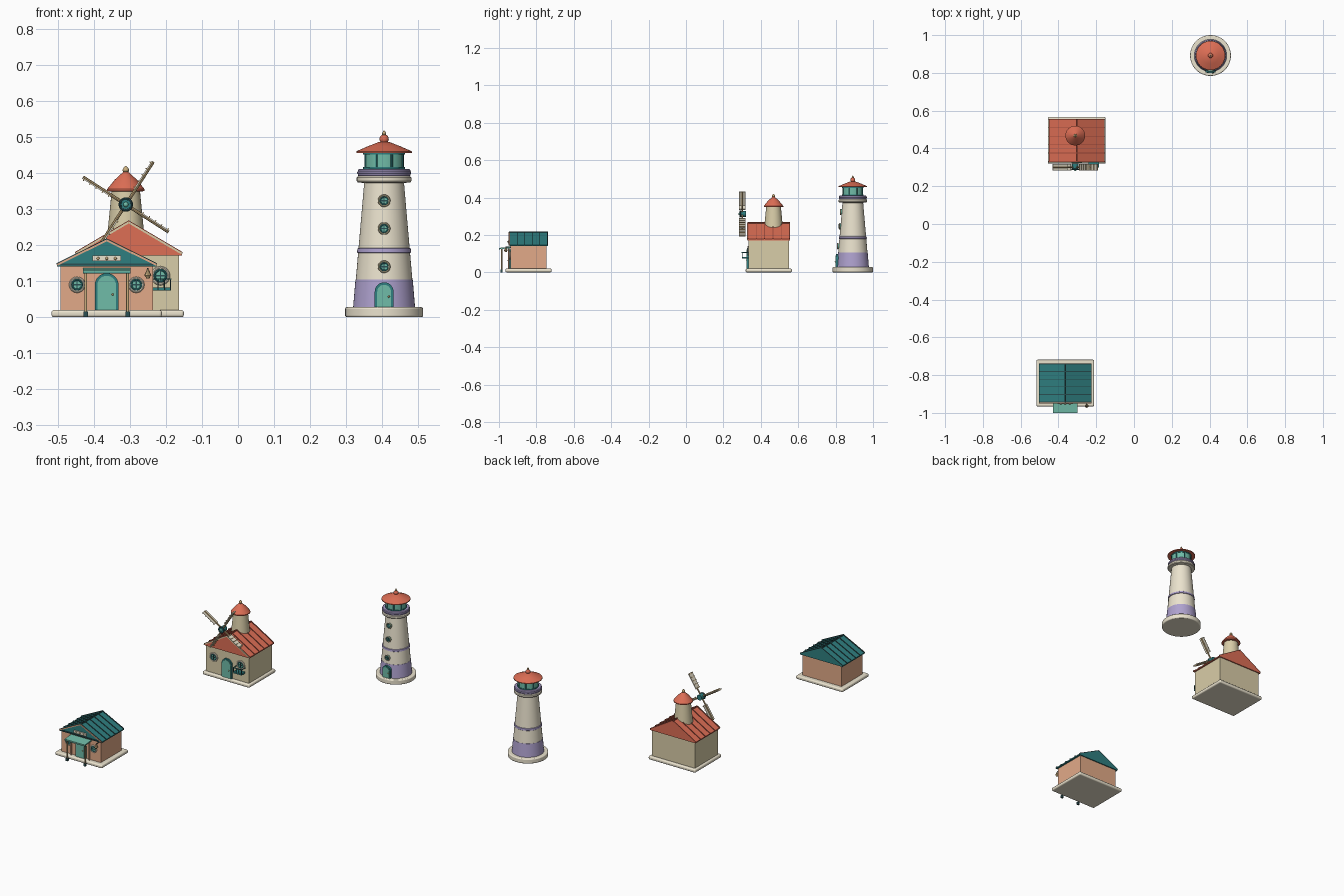
import bpy, bmesh, math
from mathutils import Vector, Matrix

if "Cube" in bpy.data.objects:
    bpy.data.objects.remove(bpy.data.objects["Cube"])

def mat(name, hexa):
    rgb = [((int(hexa[i:i+2], 16)/255 + 0.055)/1.055)**2.4 for i in (0, 2, 4)]
    m = bpy.data.materials.new(name)
    m.diffuse_color = (*rgb, 1)
    m.use_nodes = True
    m.node_tree.nodes["Principled BSDF"].inputs["Base Color"].default_value = m.diffuse_color
    return m

CREAM, SAND = mat("cream", "EBE3CE"), mat("sand", "D9CDA8")
PEACH, RED = mat("peach", "E2AA88"), mat("terracotta", "DD6E55")
TEAL, MINT = mat("teal", "2F7F80"), mat("mint", "70BCA8")
LILAC, WOOD = mat("lilac", "AFA2CF"), mat("wood", "C9AE7E")
DARK, RUST = mat("dark", "2A4F52"), mat("rust", "A8503F")

def finish(name, bm, m):
    bmesh.ops.recalc_face_normals(bm, faces=bm.faces)
    me = bpy.data.meshes.new(name)
    bm.to_mesh(me)
    bm.free()
    me.materials.append(m)
    ob = bpy.data.objects.new(name, me)
    bpy.context.collection.objects.link(ob)
    return ob

def bevel(ob, w, seg=3):
    b = ob.modifiers.new("bevel", 'BEVEL')
    b.width, b.segments, b.limit_method = w, seg, 'ANGLE'
    return ob

def box(name, loc, size, m, rot=None):
    bm = bmesh.new()
    mx = Matrix.Translation(loc) @ (rot or Matrix()) @ Matrix.Diagonal((*size, 1))
    bmesh.ops.create_cube(bm, size=1, matrix=mx)
    return finish(name, bm, m)

def rod(name, a, b, r, m, n=12):
    a, b = Vector(a), Vector(b)
    bm = bmesh.new()
    q = (b - a).to_track_quat('Z', 'Y').to_matrix().to_4x4()
    bmesh.ops.create_cone(bm, cap_ends=True, segments=n, radius1=r, radius2=r, depth=(b - a).length,
                          matrix=Matrix.Translation((a + b)/2) @ q)
    return finish(name, bm, m)

def lathe(name, x, y, prof, m, n=48):
    # profile is (radius, z) pairs; closed at both ends
    bm = bmesh.new()
    rings = [[bm.verts.new((x + r*math.cos(2*math.pi*i/n), y + r*math.sin(2*math.pi*i/n), z))
              for i in range(n)] for r, z in prof]
    for p, q in zip(rings, rings[1:]):
        for i in range(n):
            bm.faces.new((p[i], p[(i+1) % n], q[(i+1) % n], q[i]))
    bm.faces.new(rings[0])
    bm.faces.new(rings[-1])
    return finish(name, bm, m)

def prism(name, pts, y0, y1, m):
    # x-z outline pushed along y
    bm = bmesh.new()
    f = bm.faces.new([bm.verts.new((x, y0, z)) for x, z in pts])
    r = bmesh.ops.extrude_face_region(bm, geom=[f])
    vs = [v for v in r["geom"] if isinstance(v, bmesh.types.BMVert)]
    bmesh.ops.translate(bm, verts=vs, vec=(0, y1 - y0, 0))
    return finish(name, bm, m)

def ball(name, loc, r, m):
    bm = bmesh.new()
    bmesh.ops.create_uvsphere(bm, u_segments=20, v_segments=12, radius=r, matrix=Matrix.Translation(loc))
    return finish(name, bm, m)

def ring(name, loc, R, r, m, n=32, k=8):
    # torus facing the front
    bm = bmesh.new()
    g = [[bm.verts.new((loc[0] + (R + r*math.cos(2*math.pi*j/k))*math.cos(2*math.pi*i/n),
                        loc[1] + r*math.sin(2*math.pi*j/k),
                        loc[2] + (R + r*math.cos(2*math.pi*j/k))*math.sin(2*math.pi*i/n)))
          for j in range(k)] for i in range(n)]
    for i in range(n):
        for j in range(k):
            a, b = g[i], g[(i+1) % n]
            bm.faces.new((a[j], b[j], b[(j+1) % k], a[(j+1) % k]))
    return finish(name, bm, m)

def arch(x, z0, top, h, n=14):
    c = top - h
    return [(x - h, z0), (x + h, z0)] + [(x + h*math.cos(math.pi*i/n), c + h*math.sin(math.pi*i/n)) for i in range(n + 1)]

def door(name, x, y, z0, top, h):
    prism(name + "_frame", arch(x, z0, top, h), y - 0.008, y + 0.012, TEAL)
    prism(name + "_panel", arch(x, z0, top - 0.007, h - 0.007), y - 0.011, y, MINT)
    ball(name + "_knob", (x + h*0.5, y - 0.012, z0 + (top - z0)*0.42), 0.003, WOOD)

def porthole(name, x, y, z, r, rim):
    rod(name + "_glass", (x, y + 0.02, z), (x, y - 0.004, z), r*0.85, MINT, 32)
    ring(name + "_rim", (x, y - 0.003, z), r*0.86, r*0.16, rim)
    ring(name + "_inner_rim", (x, y - 0.004, z), r*0.62, r*0.12, TEAL)
    box(name + "_bar_h", (x, y - 0.005, z), (r*1.4, 0.003, 0.003), DARK)
    box(name + "_bar_v", (x, y - 0.005, z), (0.003, 0.003, r*1.4), DARK)

def house(name, x, y0, y1, hw, eave, ridge, over, wall, roof, rib, ribs):
    yc = (y0 + y1)/2
    bevel(box(name + "_base", (x, yc, 0.01), (0.306, 0.247, 0.02), CREAM), 0.007)
    box(name + "_walls", (x, yc, (0.02 + eave)/2), (2*hw, y1 - y0, eave - 0.02), wall)
    # solid gabled roof
    w, lip = hw + over, 0.006
    prism(name + "_roof", [(x - w, eave - lip), (x + w, eave - lip), (x + w, eave), (x, ridge), (x - w, eave)],
          y0 - 0.006, y1 + 0.006, roof)
    ang = math.atan2(ridge - eave, w)
    L = math.hypot(w, ridge - eave)
    for s in (-1, 1):
        rot = Matrix.Rotation(s*ang, 4, 'Y')
        mid = (x + s*w/2, (eave + ridge)/2 + 0.001)
        for i in range(ribs):
            y = y0 - 0.004 + (y1 - y0 + 0.008)*i/(ribs - 1)
            box(name + "_roof_rib", (mid[0], y, mid[1]), (L, 0.004, 0.006), rib, rot)
        box(name + "_gable_trim", (mid[0], y0 - 0.007, mid[1] - 0.002), (L, 0.006, 0.005), wall, rot)
    rod(name + "_ridge_cap", (x, y0 - 0.007, ridge), (x, y1 + 0.007, ridge), 0.004, rib)

# ---- shop ----
sx, sy = -0.364, -0.939
house("shop", sx, sy, -0.745, 0.128, 0.146, 0.214, 0.01, PEACH, TEAL, DARK, 6)
box("shop_gable_band", (sx, sy - 0.007, 0.146), (0.26, 0.006, 0.006), DARK)
box("shop_sign", (sx, sy - 0.009, 0.163), (0.08, 0.008, 0.015), CREAM)
for i in (-1, 0, 1):
    ball("shop_sign_stud", (sx + i*0.024, sy - 0.013, 0.163), 0.004, WOOD)
door("shop_door", sx, sy, 0.02, 0.122, 0.033)
for s in (-1, 1):
    porthole("shop_window", sx + s*0.082, sy, 0.09, 0.022, CREAM)
    rod("shop_awning_post", (sx + s*0.058, -0.986, 0.012), (sx + s*0.058, -0.986, 0.127), 0.004, WOOD)
    rod("shop_corner_post", (sx + s*0.058, sy - 0.008, 0.02), (sx + s*0.058, sy - 0.008, 0.127), 0.004, PEACH)
    box("shop_post_foot", (sx + s*0.058, -0.986, 0.008), (0.012, 0.012, 0.016), DARK)
box("shop_awning", (sx, -0.968, 0.13), (0.132, 0.064, 0.007), MINT, Matrix.Rotation(math.radians(5), 4, 'X'))
box("shop_awning_edge", (sx, -0.996, 0.125), (0.132, 0.005, 0.008), TEAL)
# hanging lantern
rod("lantern_arm", (-0.25, sy, 0.135), (-0.25, -0.966, 0.135), 0.002, DARK)
lathe("lantern", -0.25, -0.963, [(0.005, 0.108), (0.006, 0.112), (0.01, 0.116), (0.002, 0.134)], WOOD, 8)

# ---- mill ----
mx, my = -0.303, 0.335
house("mill", mx, my, 0.55, 0.14, 0.177, 0.264, 0.008, SAND, RED, RUST, 6)
door("mill_door", mx, my, 0.02, 0.13, 0.034)
for s in (-1, 1):
    porthole("mill_window", mx + s*0.088, my, 0.115, 0.026, CREAM)
# window box on the right
px = mx + 0.09
box("planter", (px, 0.316, 0.078), (0.054, 0.034, 0.009), TEAL)
box("planter_rail", (px, 0.3, 0.106), (0.058, 0.004, 0.004), TEAL)
for i in range(4):
    rod("planter_post", (px - 0.026 + i*0.0173, 0.3, 0.076), (px - 0.026 + i*0.0173, 0.3, 0.106), 0.0018, DARK, 8)
for s in (-1, 1):
    rod("planter_side_rail", (px + s*0.027, 0.3, 0.106), (px + s*0.027, my, 0.106), 0.002, TEAL, 8)
# round tower with cone cap
tx, ty = -0.311, 0.468
lathe("mill_tower", tx, ty, [(0.054, 0.2), (0.039, 0.353)], SAND)
lathe("mill_cap", tx, ty, [(0.038, 0.348), (0.052, 0.35), (0.052, 0.355), (0.03, 0.382), (0.008, 0.402)], RED)
lathe("mill_finial", tx, ty, [(0.006, 0.4), (0.009, 0.406), (0.008, 0.412), (0.002, 0.419)], WOOD, 20)
# sails: boards set edge-on to the front
hz, hy = 0.3125, 0.301
rod("sail_hub", (tx, hy - 0.014, hz), (tx, hy + 0.02, hz), 0.016, TEAL, 16)
ring("sail_hub_rim", (tx, hy - 0.012, hz), 0.016, 0.004, DARK)
ball("sail_hub_cap", (tx, hy - 0.014, hz), 0.007, MINT)
for k in range(4):
    a = math.radians(57.3 + 90*k)
    rot = Matrix.Rotation(-a, 4, 'Y')
    at = lambda r, t=0: (tx + r*math.cos(a) - t*math.sin(a), hy, hz + r*math.sin(a) + t*math.cos(a))
    rod("sail_arm", at(0.01), at(0.141), 0.0045, WOOD, 8)
    box("sail_board", at(0.094, 0.003), (0.092, 0.034, 0.004), CREAM, rot)
    for i in range(5):
        box("sail_slat", at(0.053 + 0.0205*i, 0.005), (0.003, 0.035, 0.007), WOOD, rot)

# ---- lighthouse ----
lx, ly = 0.405, 0.892
R = lambda z: 0.085 - 0.0865*(z - 0.028)
bevel(lathe("lighthouse_base", lx, ly, [(0.108, 0), (0.108, 0.028)], CREAM), 0.005)
lathe("tower", lx, ly, [(R(0.1), 0.1), (R(0.376), 0.376)], CREAM)
lathe("tower_foot", lx, ly, [(R(0.028) + 0.001, 0.026), (R(0.105) + 0.001, 0.105)], LILAC)
lathe("tower_band", lx, ly, [(R(0.18), 0.178), (R(0.18) + 0.003, 0.18), (R(0.19) + 0.003, 0.19), (R(0.19), 0.192)], LILAC)
lathe("gallery_floor", lx, ly, [(0.055, 0.372), (0.073, 0.374), (0.076, 0.378), (0.076, 0.387), (0.072, 0.391)], CREAM)
lathe("gallery_wall", lx, ly, [(0.069, 0.39), (0.073, 0.393), (0.073, 0.408), (0.069, 0.411)], LILAC)
ringz = lathe("gallery_groove", lx, ly, [(0.0735, 0.397), (0.075, 0.399), (0.075, 0.402), (0.0735, 0.404)], LILAC)
lathe("lantern_glass", lx, ly, [(0.055, 0.408), (0.055, 0.458)], MINT)
for z in (0.413, 0.454):
    lathe("lantern_frame", lx, ly, [(0.058, z - 0.003), (0.058, z + 0.003)], TEAL)
for i in range(8):
    a = math.pi*(i + 0.5)/4
    x, y = lx + 0.055*math.cos(a), ly + 0.055*math.sin(a)
    rod("lantern_bar", (x, y, 0.41), (x, y, 0.457), 0.003, TEAL, 8)
lathe("lighthouse_roof", lx, ly, [(0.057, 0.456), (0.077, 0.456), (0.077, 0.46), (0.045, 0.474), (0.014, 0.486)], RED)
ball("roof_ball", (lx, ly, 0.494), 0.013, RED)
lathe("roof_finial", lx, ly, [(0.004, 0.502), (0.006, 0.508), (0.004, 0.513), (0.001, 0.518)], WOOD, 16)
for z in (0.14, 0.246, 0.323):
    porthole("tower_window", lx, ly - R(z) - 0.003, z, 0.017, SAND)
door("lighthouse_door", lx, ly - 0.082, 0.028, 0.097, 0.026)

# smooth the round parts, keep edges crisp
bpy.ops.object.select_all(action='SELECT')
bpy.context.view_layer.objects.active = ringz
bpy.ops.object.shade_smooth_by_angle(angle=math.radians(35))
